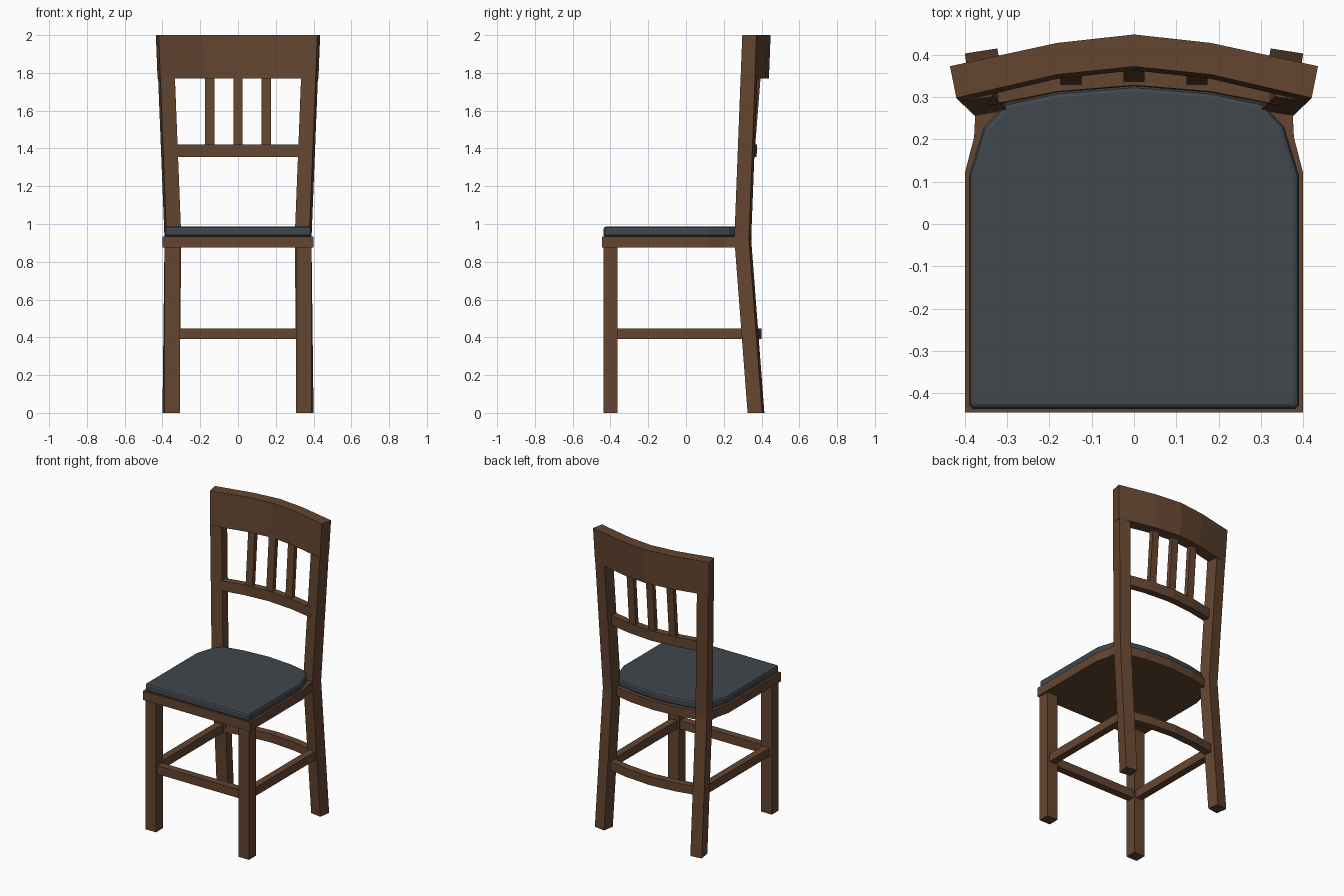
import bpy, bmesh
from mathutils import Vector

if "Cube" in bpy.data.objects:
    bpy.data.objects.remove(bpy.data.objects["Cube"])


def material(name, rgb):
    m = bpy.data.materials.new(name)
    m.diffuse_color = (*rgb, 1)
    m.use_nodes = True
    m.node_tree.nodes["Principled BSDF"].inputs["Base Color"].default_value = m.diffuse_color
    return m


WOOD = material("brown wood", (0.127, 0.060, 0.030))
FABRIC = material("slate fabric", (0.052, 0.063, 0.074))


def loft(name, rings, mat=WOOD):
    """Closed solid through rings of equal point count."""
    bm = bmesh.new()
    vs = [[bm.verts.new(p) for p in r] for r in rings]
    n = len(vs[0])
    for a, b in zip(vs, vs[1:]):
        for i in range(n):
            j = (i + 1) % n
            bm.faces.new((a[i], a[j], b[j], b[i]))
    bm.faces.new(vs[0])
    bm.faces.new(vs[-1])
    bmesh.ops.recalc_face_normals(bm, faces=bm.faces)
    me = bpy.data.meshes.new(name)
    bm.to_mesh(me)
    bm.free()
    me.materials.append(mat)
    ob = bpy.data.objects.new(name, me)
    bpy.context.collection.objects.link(ob)
    return ob


def box(name, x0, x1, y0, y1, z0, z1):
    return loft(name, [[(x0, y0, z), (x1, y0, z), (x1, y1, z), (x0, y1, z)] for z in (z0, z1)])


def mirrored(half):
    """Half outline, outside to centre (x = 0 last), made symmetric."""
    return half + [(-x, y) for x, y in reversed(half[:-1])]


def curved_rail(name, front, back, z0, z1, lean=0.0, narrow=1.0):
    """Bowed rail; the lower edge may be shifted forward and narrowed."""
    f, b = mirrored(front), mirrored(back)
    rings = []
    for (fx, fy), (bx, by) in zip(f, b):
        rings.append([(fx * narrow, fy - lean, z0), (bx * narrow, by - lean, z0),
                      (bx, by, z1), (fx, fy, z1)])
    return loft(name, rings)


# seat board
seat_half = [(0.4, -0.445), (0.4, 0.12), (0.378, 0.205), (0.375, 0.265),
             (0.31, 0.305), (0.185, 0.332), (0, 0.347)]
seat = mirrored(seat_half)
loft("seat_frame", [[(x, y, z) for x, y in seat] for z in (0.875, 0.935)])

# cushion with softened top and bottom edges
cush = mirrored([(0.382, -0.437), (0.39, -0.429), (0.39, 0.115), (0.355, 0.23), (0.303, 0.285),
                 (0.182, 0.311), (0, 0.326)])


def inset(d):
    return [(x * (1 - d / 0.39), y * (1 - d / 0.39) - 0.055 * d / 0.39) for x, y in cush]


loft("seat_cushion", [[(x, y, z) for x, y in inset(d)] for z, d in
                      ((0.934, 0.006), (0.941, 0), (0.974, 0), (0.982, 0.004), (0.986, 0.012))], FABRIC)

# legs and side stretchers, both sides
U = Vector((-0.077, 0.012, 0))   # inward edge of the turned rear leg section
V = Vector((0.012, 0.077, 0))    # rearward edge
for s, side in ((-1, "left"), (1, "right")):
    box("front_leg_" + side, s * 0.388, s * 0.308, -0.437, -0.363, 0, 0.88)
    rings = []
    for p in ((0.388, 0.326, 0), (0.377, 0.256, 0.92), (0.411, 0.289, 1.775)):
        p = Vector(p)
        rings.append([(s * q.x, q.y, q.z) for q in (p, p + U, p + U + V, p + V)])
    loft("rear_leg_" + side, rings)
    box("side_stretcher_" + side, s * 0.37, s * 0.322, -0.38, 0.32, 0.39, 0.447)

# front and rear stretchers
box("front_stretcher", -0.33, 0.33, -0.425, -0.375, 0.39, 0.447)
curved_rail("rear_stretcher", [(0.33, 0.305), (0.182, 0.335), (0, 0.35)],
            [(0.33, 0.355), (0.182, 0.385), (0, 0.40)], 0.39, 0.447)

# backrest rails
curved_rail("top_rail", [(0.42, 0.298), (0.182, 0.353), (0, 0.372)],
            [(0.435, 0.373), (0.182, 0.428), (0, 0.448)], 1.77, 2.0, 0.009, 0.979)
curved_rail("middle_rail", [(0.345, 0.281), (0.182, 0.313), (0, 0.328)],
            [(0.345, 0.327), (0.182, 0.360), (0, 0.376)], 1.355, 1.422, 0.002)

# leaning slats
for i, x in enumerate((-0.149, 0, 0.149)):
    d = 0.007 if x else 0
    loft("back_slat_%d" % (i + 1), [
        [(x - 0.025, y - d, z), (x + 0.025, y - d, z), (x + 0.025, y - d + 0.03, z), (x - 0.025, y - d + 0.03, z)]
        for y, z in ((0.336, 1.41), (0.366, 1.79))])
